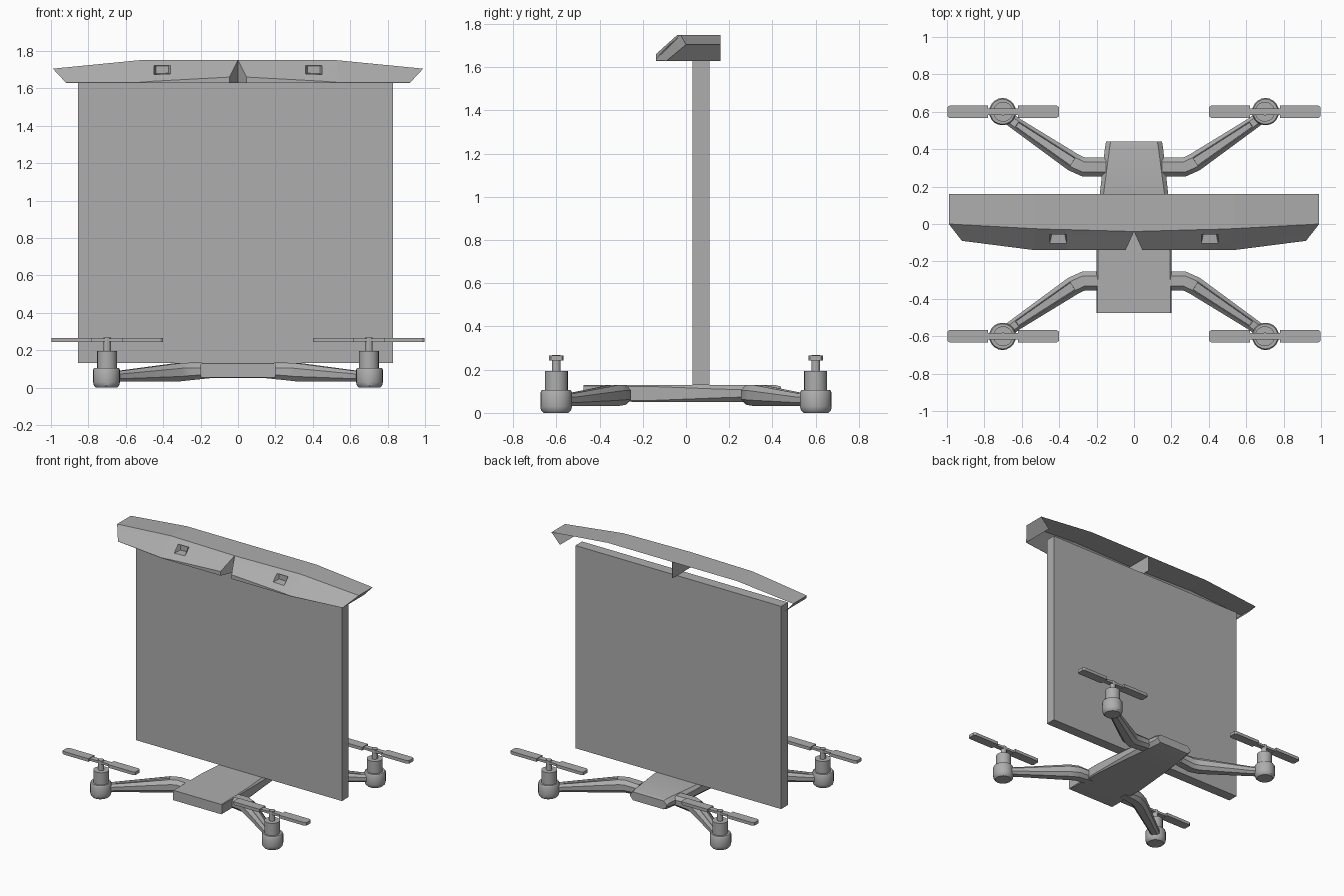
import bpy, bmesh, math
from mathutils import Vector

if "Cube" in bpy.data.objects:
    bpy.data.objects.remove(bpy.data.objects["Cube"])

grey = bpy.data.materials.new("matte_grey")
grey.diffuse_color = (0.42, 0.42, 0.42, 1)
grey.use_nodes = True
grey.node_tree.nodes["Principled BSDF"].inputs["Base Color"].default_value = grey.diffuse_color


def finish(name, bm, smooth=None, recalc=True):
    if recalc:
        bmesh.ops.recalc_face_normals(bm, faces=bm.faces)
    me = bpy.data.meshes.new(name)
    bm.to_mesh(me)
    bm.free()
    me.materials.append(grey)
    ob = bpy.data.objects.new(name, me)
    bpy.context.collection.objects.link(ob)
    if smooth:
        bpy.ops.object.select_all(action='DESELECT')
        ob.select_set(True)
        bpy.context.view_layer.objects.active = ob
        bpy.ops.object.shade_smooth_by_angle(angle=math.radians(smooth))
    return ob


def add_box(bm, x0, x1, y0, y1, z0, z1):
    vs = bmesh.ops.create_cube(bm, size=1)["verts"]
    for v in vs:
        v.co = Vector((x1 if v.co.x > 0 else x0, y1 if v.co.y > 0 else y0,
                       z1 if v.co.z > 0 else z0))


def loft(bm, rings):
    """Skin closed rings of points and cap both ends."""
    vr = [[bm.verts.new(p) for p in r] for r in rings]
    faces = []
    n = len(vr[0])
    for a, b in zip(vr, vr[1:]):
        faces.append([bm.faces.new((a[i], a[(i + 1) % n], b[(i + 1) % n], b[i])) for i in range(n)])
    bm.faces.new(vr[0])
    bm.faces.new(vr[-1][::-1])
    return faces


# Upright panel
bm = bmesh.new()
add_box(bm, -0.855, 0.83, 0.03, 0.108, 0.13, 1.63)
finish("upright_panel", bm)

# Body: wedge plan, square front, softened rear
bm = bmesh.new()
rings = []
for y, w, z0, z1, c in ((-0.475, 0.20, 0.055, 0.128, 0.004), (-0.15, 0.20, 0.05, 0.13, 0.008),
                        (0.16, 0.183, 0.05, 0.13, 0.02), (0.41, 0.155, 0.053, 0.13, 0.025),
                        (0.44, 0.15, 0.06, 0.122, 0.025)):
    rings.append([(x, y, z) for x, z in (
        (-w, z0 + c), (-w + c, z0), (w - c, z0), (w, z0 + c),
        (w, z1 - c), (w - c, z1), (-w + c, z1), (-w, z1 - c))])
loft(bm, rings)
finish("body", bm, 35)

# Arms: path stations (x, y, half width, bottom, top)
PATH = ((0.15, 0.305, 0.05, 0.05, 0.127), (0.27, 0.305, 0.051, 0.038, 0.13),
        (0.325, 0.33, 0.05, 0.033, 0.13), (0.63, 0.535, 0.034, 0.032, 0.09),
        (0.69, 0.58, 0.034, 0.032, 0.085))
MX, MY = 0.70, 0.60   # motor axis


def ring(cx, cy, r, z, sx, sy, n=20, tip=0.0):
    """Circle with an optional outward point along y."""
    out = []
    for i in range(n):
        a = 2 * math.pi * i / n
        s = math.sin(a)
        out.append((sx * (cx + r * math.cos(a)), sy * (cy + r * s * (1 + tip * max(s, 0) ** 4)), z))
    return out


for sx, side in ((-1, "left"), (1, "right")):
    for sy, end in ((-1, "front"), (1, "rear")):
        tag = end + "_" + side
        bm = bmesh.new()
        rings = []
        for i, (x, y, w, z0, z1) in enumerate(PATH):
            a, b = PATH[max(i - 1, 0)], PATH[min(i + 1, len(PATH) - 1)]
            d = Vector((b[0] - a[0], b[1] - a[1])).normalized()
            zc, h = (z0 + z1) / 2, (z1 - z0) / 2
            r = []
            for u, v in ((-1, -.45), (-.55, -1), (.55, -1), (1, -.45),
                         (1, .45), (.55, 1), (-.55, 1), (-1, .45)):
                r.append((sx * (x - d.y * w * u), sy * (y + d.x * w * u), zc + h * v))
            rings.append(r)
        faces = loft(bm, rings)
        # Sunken channel along the top of the outer arm
        bmesh.ops.recalc_face_normals(bm, faces=bm.faces)
        bmesh.ops.inset_individual(bm, faces=[faces[2][5]], thickness=0.006, depth=0.0)
        bmesh.ops.inset_individual(bm, faces=[faces[2][5]], thickness=0.002, depth=-0.012)
        finish("arm_" + tag, bm, 35)

        # Motor pod with a narrower column
        bm = bmesh.new()
        loft(bm, [ring(MX + 0.003, MY, r, z, sx, sy, tip=t) for r, z, t in (
            (0.056, 0.0, 0.05), (0.068, 0.012, 0.05), (0.072, 0.03, 0.03), (0.072, 0.095, 0.03),
            (0.066, 0.105, 0.03))])
        loft(bm, [ring(MX, MY, 0.053, z, sx, sy) for z in (0.10, 0.195)])
        finish("motor_" + tag, bm, 35)

        # Shaft, hub bar and two blades
        bm = bmesh.new()
        loft(bm, [ring(MX, MY, 0.02, z, sx, sy, 12) for z in (0.19, 0.268)])
        cx, cy = sx * MX, sy * MY
        add_box(bm, cx - 0.09, cx + 0.09, cy - 0.018, cy + 0.018, 0.245, 0.262)
        for s in (-1, 1):
            outline = ((0.08, -0.034), (0.285, -0.034), (0.298, -0.025),
                       (0.298, 0.025), (0.285, 0.034), (0.08, 0.034))
            loft(bm, [[(cx + s * x, cy + y, z) for x, y in outline] for z in (0.243, 0.266)])
        finish("propeller_" + tag, bm)

# Canopy: open shell, one half per side
# stations: x, ridge y, ridge z, front y, front z
ST = ((0.36, -0.03, 1.75, -0.14, 1.645), (0.45, -0.028, 1.75, -0.14, 1.64),
      (0.53, -0.025, 1.75, -0.14, 1.635), (0.0, 0, 0, 0, 0))
for s, side in ((-1, "left"), (1, "right")):
    bm = bmesh.new()

    def face(*pts):
        return bm.faces.new([bm.verts.new((s * p[0], p[1], p[2])) for p in pts])

    # columns: (ridge point, front point)
    cols = [((0, -0.04, 1.75), (0.045, -0.14, 1.66)),
            ((0.36, -0.03, 1.75), (0.36, -0.14, 1.643)),
            ((0.45, -0.028, 1.75), (0.45, -0.14, 1.638)),
            ((0.53, -0.025, 1.75), (0.53, -0.14, 1.632)),
            ((0.99, 0.0, 1.705), (0.92, -0.09, 1.63))]
    for i in range(4):
        (ra, fa), (rb, fb) = cols[i], cols[i + 1]
        # roof strip and front lip
        face(ra, rb, (rb[0], 0.16, rb[2]), (ra[0], 0.16, ra[2]))
        face(fa, fb, (fb[0], fb[1], 1.629), (fa[0], fa[1], 1.629))
        # sloping front in three rows, with a pocket in the middle of the second column
        for t0, t1 in ((0, 0.25), (0.25, 0.68), (0.68, 1)):
            q = [Vector(p).lerp(Vector(f), t) for p, f, t in
                 ((ra, fa, t0), (rb, fb, t0), (rb, fb, t1), (ra, fa, t1))]
            if i == 1 and t0 == 0.25:
                dy = q[3].y - q[0].y
                k = [q[0] + Vector((0.012, 0.008, -0.004)), q[1] + Vector((-0.012, 0.008, -0.004)),
                     q[2] + Vector((-0.012, 0.008 - dy, 0.004)), q[3] + Vector((0.012, 0.008 - dy, 0.004))]
                face(*k)
                for j in range(4):
                    face(q[j], q[(j + 1) % 4], k[(j + 1) % 4], k[j])
            else:
                face(*q)
    # sloping end cap
    face((0.99, 0.0, 1.705), (0.92, -0.09, 1.63), (0.92, 0.16, 1.63), (0.99, 0.16, 1.705))
    # wall of the centre notch
    face((0, -0.04, 1.75), (0.045, -0.14, 1.66), (0.045, -0.14, 1.629), (0, -0.04, 1.629))
    bmesh.ops.remove_doubles(bm, verts=bm.verts, dist=0.0005)
    finish("canopy_" + side, bm)

# Centre rib under the canopy
bm = bmesh.new()
add_box(bm, -0.002, 0.002, -0.04, 0.16, 1.63, 1.749)
finish("canopy_rib", bm)
